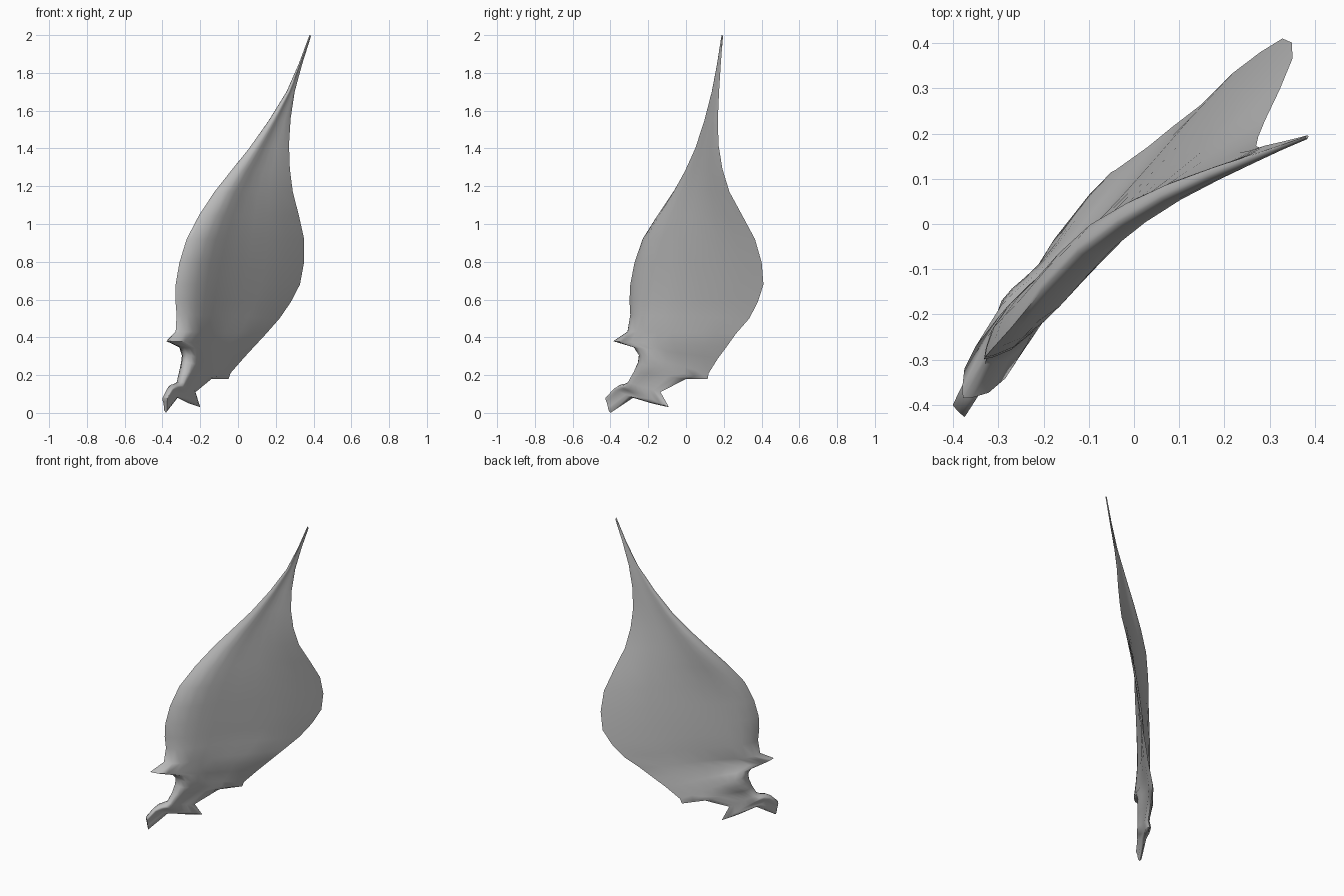
import bpy, bmesh, math
from mathutils import Vector

if "Cube" in bpy.data.objects:
    bpy.data.objects.remove(bpy.data.objects["Cube"])

# Upper blade, tip to widest part: leading point, trailing point (smoothly interpolated)
BLADE = [
    ((.38, .19, 2.0), (.385, .195, 1.99)),
    ((.26, .14, 1.70), (.30, .175, 1.70)),
    ((.06, .055, 1.40), (.27, .172, 1.42)),
    ((-.125, -.065, 1.17), (.29, .23, 1.17)),
    ((-.272, -.23, .92), (.35, .365, .92)),
    ((-.33, -.295, .68), (.328, .41, .68)),
    ((-.325, -.295, .52), (.22, .335, .50)),
]
# Lower arm with its leading spur, the membrane notch and the trailing spur
ARM = [
    ((-.33, -.31, .43), (.15, .265, .42)),
    ((-.378, -.385, .38), (.085, .215, .35)),
    ((-.305, -.275, .35), (.03, .17, .29)),
    ((-.287, -.246, .31), (-.04, .12, .21)),
    ((-.29, -.25, .27), (-.05, .115, .18)),
    ((-.298, -.27, .22), (-.14, .0, .18)),
    ((-.312, -.30, .165), (-.225, -.135, .11)),
    ((-.335, -.32, .155), (-.20, -.09, .03)),
    ((-.35, -.345, .15), (-.26, -.18, .05)),
    ((-.365, -.375, .13), (-.32, -.28, .08)),
    ((-.388, -.415, .085), (-.382, -.40, 0)),
]
SIDE = Vector((1, -1, 0)).normalized()   # direction of the sheet's thickness
STEPS = 10                               # points along each face of a section


def spline(points):
    """Add one smooth in-between point to every span."""
    p = [Vector(q) for q in points]
    out = []
    for i in range(len(p) - 1):
        before = p[i - 1] if i else p[0] * 2 - p[1]
        after = p[i + 2] if i + 2 < len(p) else p[-1] * 2 - p[-2]
        out += [p[i], (9 * (p[i] + p[i + 1]) - before - after) / 16]
    return out + [p[-1]]


def section(a, b):
    """Closed loop: thick leading rib that thins into the membrane."""
    chord = (b - a).length
    low = min(max((.48 - a.z) / .25, 0), 1)
    rib = .04 * min(1, (chord / .6) ** .6) * (1 + .5 * low)
    skin = min(.006 + .009 * low, rib * .6)
    front, back = [], []
    for i in range(1, STEPS):
        t = (i / STEPS) ** 1.7
        x = t / .14
        share = x * math.exp((1 - x ** 1.4) / 1.4)
        off = SIDE * (skin * min(1, x * 2) * (1 - share) + rib * share)
        p = a.lerp(b, t)
        front.append(p + off)
        back.append(p - off)
    return [a] + front + [b] + back[::-1]


leads = spline([s[0] for s in BLADE]) + [Vector(s[0]) for s in ARM]
trails = spline([s[1] for s in BLADE]) + [Vector(s[1]) for s in ARM]

# Loft the sections into one closed skin
bm = bmesh.new()
rings = [[bm.verts.new(p) for p in section(a, b)] for a, b in zip(leads, trails)]
for r0, r1 in zip(rings, rings[1:]):
    n = len(r0)
    for i in range(n):
        j = (i + 1) % n
        bm.faces.new((r0[i], r0[j], r1[j], r1[i]))
# Close the tip and the root
bm.faces.new(rings[0])
bm.faces.new(rings[-1][::-1])
bmesh.ops.recalc_face_normals(bm, faces=bm.faces)

mesh = bpy.data.meshes.new("wing_blade")
bm.to_mesh(mesh)
bm.free()
wing = bpy.data.objects.new("wing_blade", mesh)
bpy.context.collection.objects.link(wing)

grey = bpy.data.materials.new("plain grey")
grey.diffuse_color = (.5, .5, .5, 1)
grey.use_nodes = True
grey.node_tree.nodes["Principled BSDF"].inputs["Base Color"].default_value = grey.diffuse_color
mesh.materials.append(grey)

bpy.context.view_layer.objects.active = wing
wing.select_set(True)
bpy.ops.object.shade_smooth_by_angle(angle=math.radians(75))
